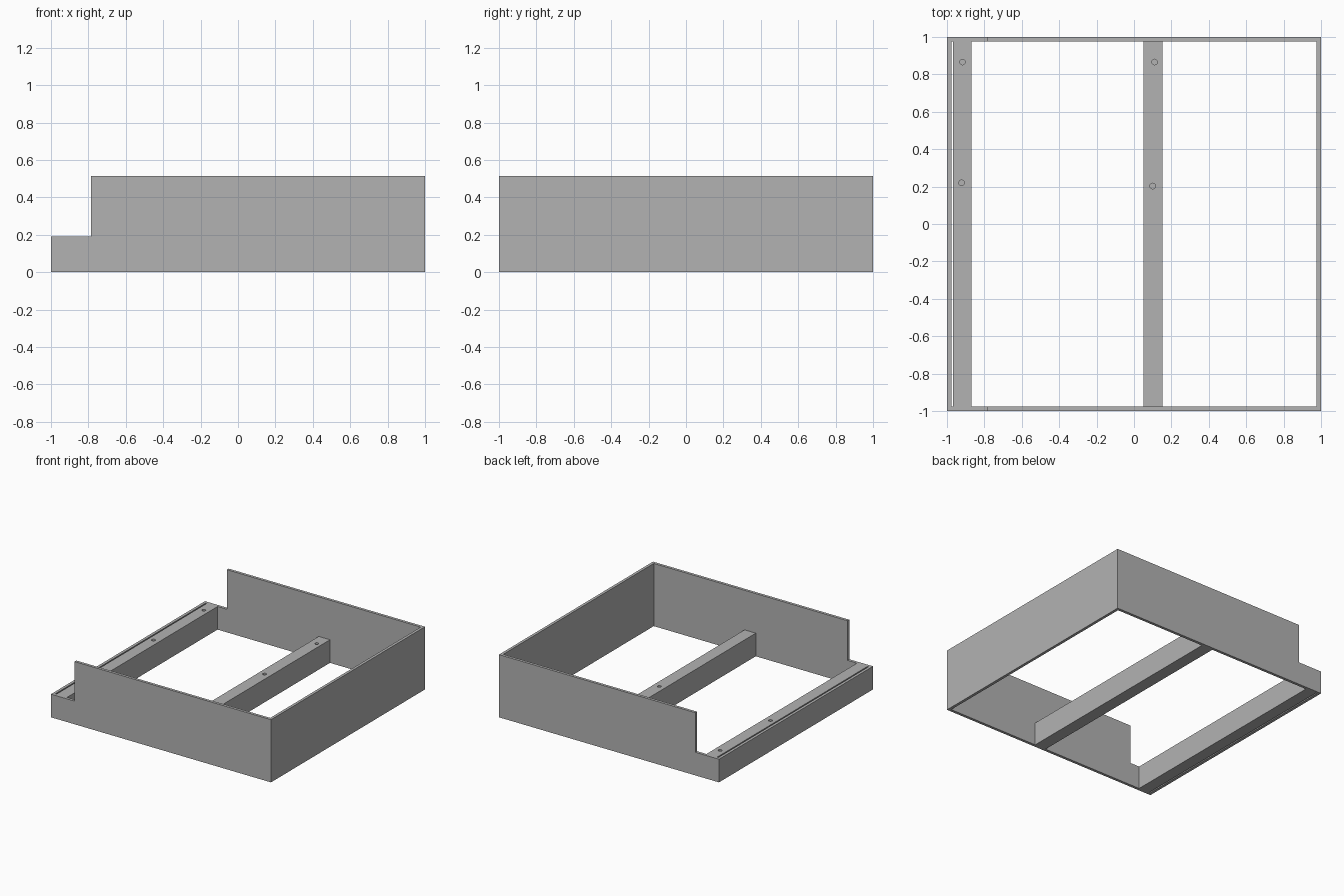
import bpy

cube = bpy.data.objects.get("Cube")
if cube:
    bpy.data.objects.remove(cube, do_unlink=True)

HEIGHT, LOW, NOTCH_X, WALL = 0.515, 0.19, -0.785, 0.023
INNER = 1 - WALL

grey = bpy.data.materials.new("plain_grey")
grey.use_nodes = True
colour = (0.45, 0.45, 0.45, 1)
grey.diffuse_color = colour
grey.node_tree.nodes["Principled BSDF"].inputs["Base Color"].default_value = colour


def box(name, x, y, z):
    """Box spanning the given (low, high) range on each axis."""
    spans = (x, y, z)
    bpy.ops.mesh.primitive_cube_add(size=1, location=[(a + b) / 2 for a, b in spans])
    ob = bpy.context.object
    ob.name = name
    ob.scale = [b - a for a, b in spans]
    bpy.ops.object.transform_apply(location=True, rotation=False, scale=True)
    ob.data.materials.append(grey)
    return ob


def cut(target, cutter):
    """Subtract the cutter from the target and discard it."""
    cutter.hide_render = True
    mod = target.modifiers.new("cut", "BOOLEAN")
    mod.operation = "DIFFERENCE"
    mod.solver = "EXACT"
    mod.object = cutter
    bpy.context.view_layer.objects.active = target
    bpy.ops.object.modifier_apply(modifier=mod.name)
    bpy.data.objects.remove(cutter, do_unlink=True)


# Open frame of thin walls, stepped down along one side
walls = box("frame_walls", (-1, 1), (-1, 1), (0, HEIGHT))
cut(walls, box("inside_cutter", (-INNER, INNER), (-INNER, INNER), (-1, 1)))
cut(walls, box("step_cutter", (-2, NOTCH_X), (-2, 2), (LOW, 1)))

# Cross beams, each with two blind screw holes
beams = (
    ("side_beam", (-0.967, -0.87), ((-0.917, 0.866), (-0.922, 0.22))),
    ("middle_beam", (0.05, 0.152), ((0.11, 0.866), (0.10, 0.203))),
)
for name, span, holes in beams:
    beam = box(name, span, (-INNER, INNER), (0, LOW))
    for x, y in holes:
        bpy.ops.mesh.primitive_cylinder_add(vertices=24, radius=0.015, depth=0.2,
                                            location=(x, y, LOW))
        drill = bpy.context.object
        drill.data.materials.append(grey)
        cut(beam, drill)
